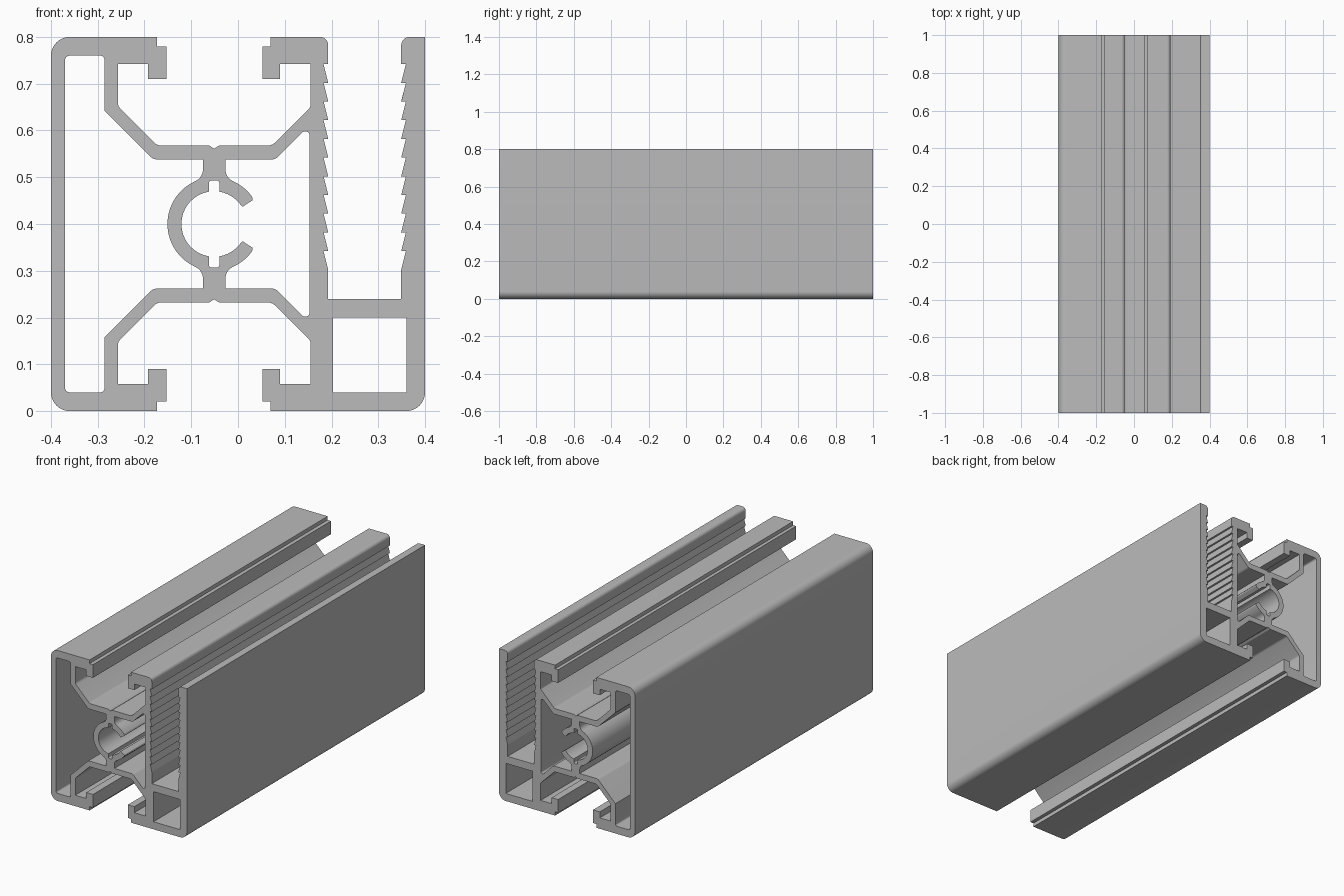
import bpy, bmesh
from math import sin, cos, radians, ceil
from mathutils import Vector

if "Cube" in bpy.data.objects:
    bpy.data.objects.remove(bpy.data.objects["Cube"], do_unlink=True)

MID = 0.4              # height of the symmetry line
CX = -0.051            # centre of the screw channel
R_OUT, R_IN = 0.1, 0.07
STEM, KEY = 0.024, 0.011


def arc(radius, start, end):
    """Points on a circle round the screw channel."""
    n = ceil(abs(end - start) / 8)
    angles = [radians(start + (end - start) * i / n) for i in range(n + 1)]
    return [(CX + radius * cos(a), MID + radius * sin(a)) for a in angles]


def flip(points):
    """Mirror points top to bottom, reversing their order."""
    return [(p[0], 2 * MID - p[1], *p[2:]) for p in reversed(points)]


def rounded(points):
    """Replace each corner that carries a radius by a fillet."""
    out = []
    for i, (x, z, *r) in enumerate(points):
        p = Vector((x, z))
        if not r:
            out.append(p)
            continue
        a = (Vector(points[i - 1][:2]) - p).normalized()
        b = (Vector(points[(i + 1) % len(points)][:2]) - p).normalized()
        half = a.angle(b) / 2
        t = r[0] * cos(half) / sin(half)
        centre = p + (a + b).normalized() * r[0] / sin(half)
        s, e = p + a * t - centre, p + b * t - centre
        turn = s.angle(e)
        n = max(2, ceil(turn / radians(10)))
        for k in range(n + 1):
            u = k / n
            out.append(centre + (s * sin((1 - u) * turn) + e * sin(u * turn)) / sin(turn))
    return out


# T-slot opening, from its left lip to its right lip
slot = [(-0.173, 0.8), (-0.173, 0.78), (-0.153, 0.78), (-0.153, 0.71),
        (-0.193, 0.71), (-0.193, 0.742), (-0.257, 0.742), (-0.257, 0.652, 0.02),
        (-0.173, 0.568, 0.02), (CX - 0.011, 0.568), (CX, 0.561), (CX + 0.011, 0.568),
        (0.073, 0.568, 0.02), (0.155, 0.65, 0.01), (0.155, 0.742), (0.09, 0.742),
        (0.09, 0.71), (0.052, 0.71), (0.052, 0.78), (0.07, 0.78), (0.07, 0.8)]

# Toothed clamp channel: left wall, then the same wall mirrored
wall = [(0.193, 0.8, 0.018), (0.193, 0.742)]
for i in range(11):
    z = 0.742 - 0.04 * i
    wall += [(0.183, z), (0.193, z - 0.04)]
wall.append((0.193, 0.24))
channel = wall + [(0.542 - p[0], *p[1:]) for p in reversed(wall)]

outline = ([(-0.4, 0.8, 0.04)] + slot + channel
           + [(0.4, 0.8), (0.4, 0, 0.04)] + flip(slot) + [(-0.4, 0, 0.04)])

# Left chamber, bounded by the back of the screw channel
left_half = arc(R_OUT, 176, 115) + [
    (CX - STEM, 0.4991, 0.028), (CX - STEM, 0.538), (-0.181, 0.538, 0.02),
    (-0.285, 0.642), (-0.285, 0.76, 0.01), (-0.37, 0.76, 0.01)]

# Right chamber, running into the open screw channel with its key notches
right_half = arc(R_IN, 176, 99) + [
    (CX - KEY, 0.493, 0.005), (CX + KEY, 0.493, 0.005)] + arc(R_IN, 81, 33) + [
    (CX + 0.061, 0.437), (CX + 0.084, 0.452, 0.005)] + arc(R_OUT, 37, 65) + [
    (CX + STEM, 0.4991, 0.028), (CX + STEM, 0.538), (0.08, 0.538, 0.02),
    (0.153, 0.611, 0.009)]

# Square chamber under the clamp channel
box = [(0.203, 0.04), (0.36, 0.04), (0.36, 0.2), (0.203, 0.2)]

# Filled section with holes, extruded along the length
curve = bpy.data.curves.new("rail_section", "CURVE")
curve.dimensions = "2D"
curve.fill_mode = "BOTH"
curve.extrude = 1
for loop in (outline, left_half + flip(left_half), right_half + flip(right_half), box):
    pts = rounded(loop)
    spline = curve.splines.new("POLY")
    spline.points.add(len(pts) - 1)
    for sp, p in zip(spline.points, pts):
        sp.co = (p.x, p.y, 0, 1)
    spline.use_cyclic_u = True

rail = bpy.data.objects.new("slotted_rail", curve)
bpy.context.collection.objects.link(rail)
rail.rotation_euler.x = radians(90)
bpy.ops.object.select_all(action="DESELECT")
rail.select_set(True)
bpy.context.view_layer.objects.active = rail
bpy.ops.object.convert(target="MESH")
bpy.ops.object.transform_apply(location=False, rotation=True, scale=False)

# Weld the end caps to the walls
bm = bmesh.new()
bm.from_mesh(rail.data)
bmesh.ops.remove_doubles(bm, verts=bm.verts, dist=1e-5)
bmesh.ops.recalc_face_normals(bm, faces=bm.faces)
bm.to_mesh(rail.data)
bm.free()
bpy.ops.object.shade_smooth_by_angle(angle=radians(12))

# Plain grey metal
grey = bpy.data.materials.new("aluminium_grey")
grey.use_nodes = True
colour = (0.5, 0.5, 0.5, 1)
grey.diffuse_color = colour
grey.node_tree.nodes["Principled BSDF"].inputs["Base Color"].default_value = colour
rail.data.materials.clear()
rail.data.materials.append(grey)
